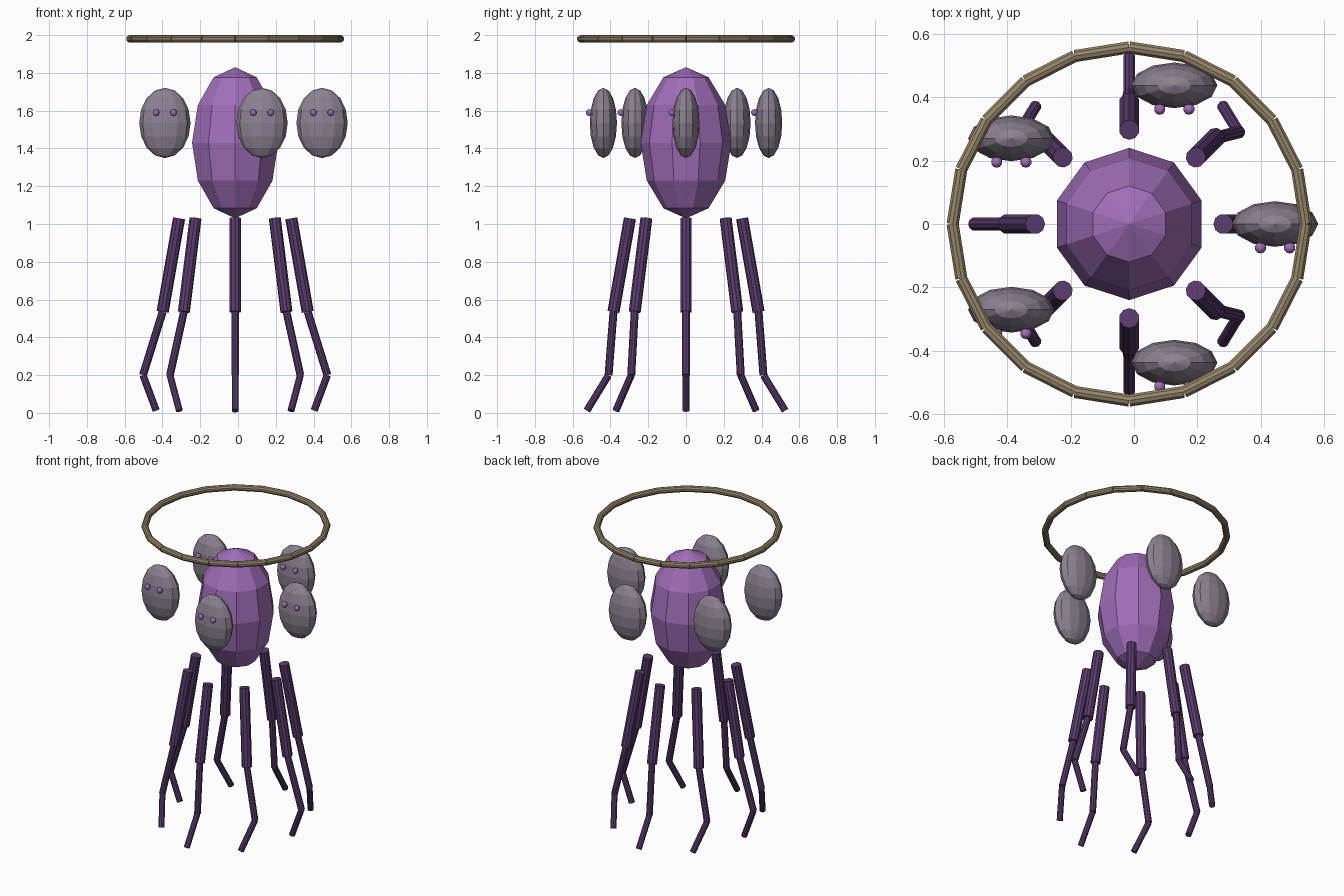
import bpy, math
from mathutils import Vector, Matrix

if "Cube" in bpy.data.objects:
    bpy.data.objects.remove(bpy.data.objects["Cube"])

CX = -0.015  # shared axis of body, legs, heads and ring


def material(name, rgb):
    m = bpy.data.materials.new(name)
    m.diffuse_color = (*rgb, 1)
    m.use_nodes = True
    m.node_tree.nodes["Principled BSDF"].inputs["Base Color"].default_value = m.diffuse_color
    return m


PURPLE = material("purple", (0.352, 0.156, 0.485))
DARK = material("dark purple", (0.102, 0.045, 0.156))
GREY = material("warm grey", (0.262, 0.223, 0.283))
TAN = material("tan", (0.305, 0.242, 0.141))


def finish(name, mat):
    ob = bpy.context.object
    ob.name = name
    ob.data.materials.append(mat)
    return ob


def ellipsoid(name, centre, radii, segments, rings, mat, turn=0.0):
    bpy.ops.mesh.primitive_uv_sphere_add(segments=segments, ring_count=rings, radius=1)
    ob = finish(name, mat)
    ob.data.transform(Matrix.Diagonal((*radii, 1)) @ Matrix.Rotation(turn, 4, 'Z'))
    ob.location = centre
    return ob


def rod(name, a, b, radius, sides, mat):
    a, b = Vector(a), Vector(b)
    bpy.ops.mesh.primitive_cylinder_add(vertices=sides, radius=radius, depth=(b - a).length)
    ob = finish(name, mat)
    ob.location = (a + b) / 2
    ob.rotation_euler = (b - a).to_track_quat('Z', 'Y').to_euler()
    return ob


# Body: ten-sided, with an edge facing front and back
body = ellipsoid("body", (CX, 0, 1.43), (0.24, 0.24, 0.4), 10, 6, PURPLE)
ys = [abs(v.co.y) for v in body.data.vertices]
if max(ys) < 0.239:
    body.data.transform(Matrix.Rotation(math.pi / 2, 4, 'Z'))

# Five floating heads, all facing the front, each with two eyes
for i in range(5):
    a = math.tau * i / 5
    x, y = CX + 0.46 * math.cos(a), 0.46 * math.sin(a)
    ellipsoid(f"head_{i}", (x, y, 1.535), (0.136, 0.072, 0.186), 12, 8, GREY)
    for side in (-1, 1):
        ellipsoid(f"eye_{i}_{'left' if side < 0 else 'right'}",
                  (x + side * 0.046, y - 0.075, 1.59), (0.018,) * 3, 10, 6, PURPLE)

# Eight legs of three rods; the lower rods lean differently along x and y
for i in range(8):
    a = math.tau * i / 8
    c, s = math.cos(a), math.sin(a)

    def at(rx, ry, z):
        return (CX + rx * c, ry * s, z)

    hip, knee = at(0.297, 0.297, 1.03), at(0.384, 0.384, 0.535)
    ankle, toe = at(0.488, 0.41, 0.2), at(0.418, 0.525, 0.012)
    rod(f"upper_leg_{i}", hip, knee, 0.032, 10, DARK)
    rod(f"lower_leg_{i}", knee, ankle, 0.021, 10, DARK)
    rod(f"foot_{i}", ankle, toe, 0.019, 10, DARK)

# Ring of twenty straight rods
for i in range(20):
    p, q = [(CX + 0.557 * math.cos(t), 0.557 * math.sin(t), 1.98)
            for t in (math.tau * i / 20, math.tau * (i + 1) / 20)]
    rod(f"ring_segment_{i}", p, q, 0.02, 10, TAN)
